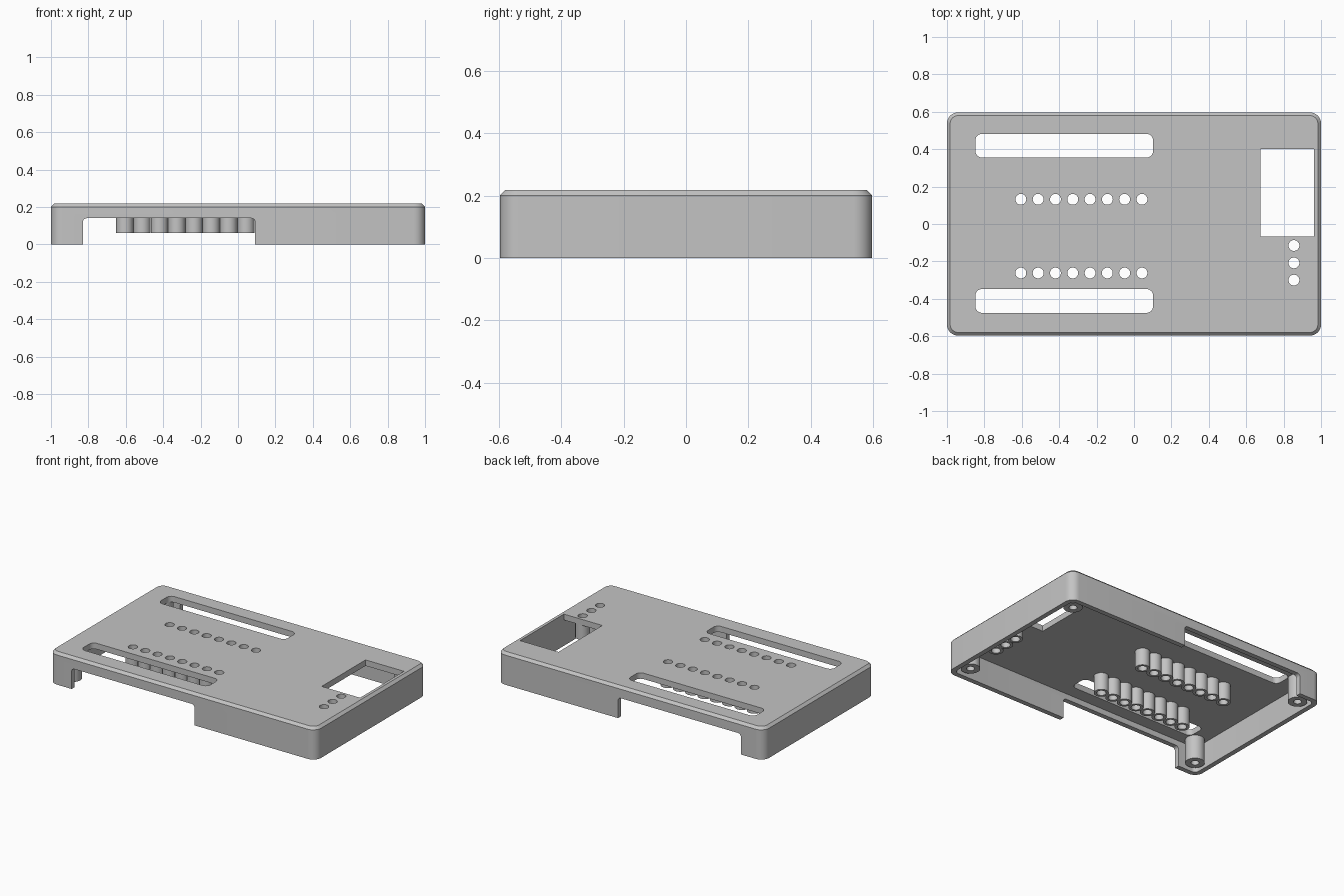
import bpy, bmesh
from math import pi, cos, sin
from mathutils import Matrix

cube = bpy.data.objects.get("Cube")
if cube:
    bpy.data.objects.remove(cube, do_unlink=True)

grey = bpy.data.materials.new("light_grey_plastic")
grey.use_nodes = True
colour = (0.55, 0.55, 0.55, 1)
grey.diffuse_color = colour
grey.node_tree.nodes["Principled BSDF"].inputs["Base Color"].default_value = colour

HEIGHT, CEILING, WALL = 0.218, 0.178, 0.033
HALF_X, HALF_Y = 1.0, 0.597


def outline(x0, x1, y0, y1, r, steps=8):
    """Rounded rectangle, counter-clockwise."""
    if r == 0:
        return [(x0, y0), (x1, y0), (x1, y1), (x0, y1)]
    centres = [(x1 - r, y1 - r), (x0 + r, y1 - r), (x0 + r, y0 + r), (x1 - r, y0 + r)]
    return [(cx + r * cos((q + i / steps) * pi / 2), cy + r * sin((q + i / steps) * pi / 2))
            for q, (cx, cy) in enumerate(centres) for i in range(steps + 1)]


def circle(x, y, r, sides=32):
    return [(x + r * cos(2 * pi * i / sides), y + r * sin(2 * pi * i / sides)) for i in range(sides)]


def loft(bm, layers, caps=True):
    """Skin a stack of (outline, z) layers."""
    rings = [[bm.verts.new((x, y, z)) for x, y in pts] for pts, z in layers]
    for a, b in zip(rings, rings[1:]):
        for i in range(len(a)):
            j = (i + 1) % len(a)
            bm.faces.new((a[i], a[j], b[j], b[i]))
    if caps:
        bm.faces.new(rings[0][::-1])
        bm.faces.new(rings[-1])


def finish(bm, name):
    bmesh.ops.recalc_face_normals(bm, faces=bm.faces)
    mesh = bpy.data.meshes.new(name)
    bm.to_mesh(mesh)
    bm.free()
    mesh.materials.append(grey)
    obj = bpy.data.objects.new(name, mesh)
    bpy.context.collection.objects.link(obj)
    return obj


def smooth(obj):
    bpy.ops.object.select_all(action='DESELECT')
    obj.select_set(True)
    bpy.context.view_layer.objects.active = obj
    bpy.ops.object.shade_smooth_by_angle(angle=pi / 6)


def cut(obj, cutter):
    mod = obj.modifiers.new("cut", 'BOOLEAN')
    mod.operation, mod.solver, mod.object = 'DIFFERENCE', 'EXACT', cutter
    cutter.hide_render = True
    bpy.context.view_layer.update()
    graph = bpy.context.evaluated_depsgraph_get()
    mesh = bpy.data.meshes.new_from_object(obj.evaluated_get(graph))
    obj.modifiers.clear()
    obj.data = mesh
    bpy.data.objects.remove(cutter, do_unlink=True)


def tubes(name, spots, outer, inner, bottom):
    """Hollow tubes hanging from the underside of the top plate."""
    bm = bmesh.new()
    for x, y in spots:
        loft(bm, [(circle(x, y, outer), CEILING), (circle(x, y, outer), bottom),
                  (circle(x, y, inner), bottom), (circle(x, y, inner), CEILING)], caps=False)
        bmesh.ops.recalc_face_normals(bm, faces=bm.faces)
    obj = finish(bm, name)
    # An open tube must face outwards on its outer wall
    first = obj.data.polygons[0]
    x, y = spots[0]
    if first.normal.x * (first.center.x - x) + first.normal.y * (first.center.y - y) < 0:
        obj.data.flip_normals()
    smooth(obj)


# Feature positions
pin_x = [-0.605 + 0.0925 * i for i in range(8)]
front_pins = [(x, -0.262) for x in pin_x]
back_pins = [(x, 0.132) for x in pin_x]
side_pins = [(0.855, y) for y in (-0.115, -0.208, -0.3)]
corners = [(sx * 0.9, sy * 0.49) for sx in (-1, 1) for sy in (-1, 1)]
HOLE = 0.029

# Outer body with chamfered top edge
bm = bmesh.new()
c = 0.017
body = outline(-HALF_X, HALF_X, -HALF_Y, HALF_Y, 0.06)
loft(bm, [(body, 0), (body, HEIGHT - c),
          (outline(c - HALF_X, HALF_X - c, c - HALF_Y, HALF_Y - c, 0.06 - c), HEIGHT)])
shell = finish(bm, "lid_shell")

# Hollow interior
bm = bmesh.new()
ix, iy = HALF_X - WALL, HALF_Y - WALL
inside = outline(-ix, ix, -iy, iy, 0.03)
loft(bm, [(inside, -0.1), (inside, CEILING)])
cut(shell, finish(bm, "cavity_cutter"))

# Cable notch through the front and back walls
bm = bmesh.new()
notch = outline(-0.83, 0.092, -0.2, 0.14, 0.022)
loft(bm, [(notch, -0.8), (notch, 0.8)])
bm.transform(Matrix.Rotation(pi / 2, 4, 'X'))
cut(shell, finish(bm, "notch_cutter"))

# Slots, display window and pin holes in the top plate
bm = bmesh.new()
openings = [outline(-0.848, 0.102, 0.355, 0.482, 0.035),
            outline(-0.848, 0.102, -0.475, -0.348, 0.035),
            outline(0.675, 0.963, -0.068, 0.402, 0)]
openings += [circle(x, y, HOLE) for x, y in front_pins + back_pins + side_pins]
for shape in openings:
    loft(bm, [(shape, CEILING - 0.02), (shape, HEIGHT + 0.1)])
cut(shell, finish(bm, "opening_cutter"))
smooth(shell)

# Tubes below the holes, and screw posts in the corners
tubes("front_pin_tubes", front_pins, 0.046, HOLE, 0.06)
tubes("back_pin_tubes", back_pins, 0.046, HOLE, 0.06)
tubes("side_pin_tubes", side_pins, 0.046, HOLE, 0.075)
tubes("corner_screw_posts", corners, 0.06, 0.025, 0.015)
